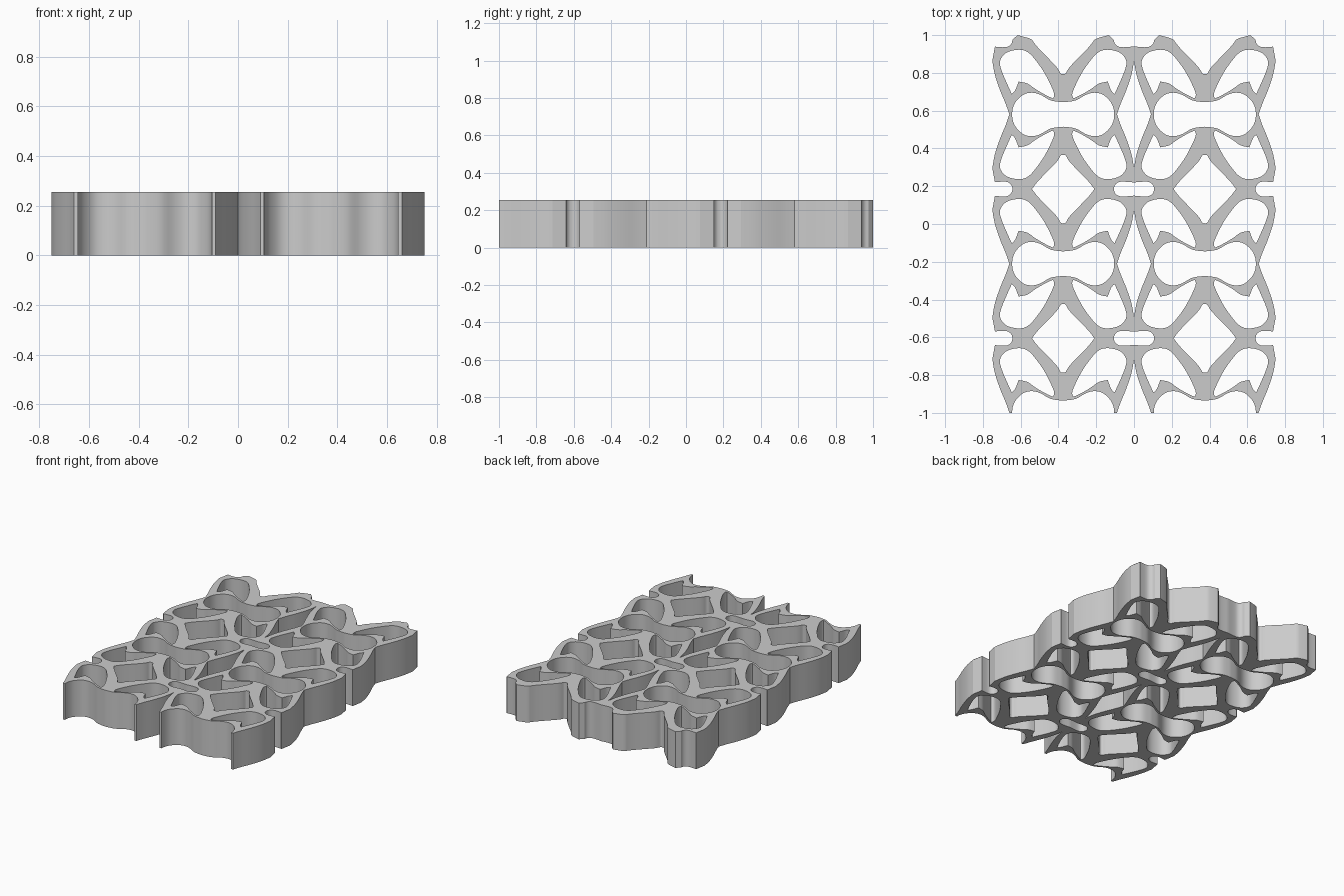
import bpy
import bmesh
from mathutils import Vector

cube = bpy.data.objects.get("Cube")
if cube:
    bpy.data.objects.remove(cube, do_unlink=True)

HEIGHT = 0.255
HALF_W = 0.375      # half width of one cell
HALF_H = 0.395      # half height of one cell


def curve(points, steps=4):
    """Smooth run through the points (thousandths of a unit)."""
    pts = [Vector(p) / 1000 for p in points]
    ext = [pts[0]] + pts + [pts[-1]]
    out = []
    for a, b, c, d in zip(ext, ext[1:], ext[2:], ext[3:]):
        for s in range(steps if len(pts) > 2 else 1):
            t = s / steps
            out.append(0.5 * (2 * b + (c - a) * t + (2 * a - 5 * b + 4 * c - d) * t * t
                              + (3 * b - a - 3 * c + d) * t ** 3))
    return out + [pts[-1]]


def join(runs):
    """Chain runs into one closed loop, dropping shared end points."""
    loop = []
    for run in runs:
        for p in curve(run):
            if not loop or (p - loop[-1]).length > 1e-5:
                loop.append(p)
    if (loop[0] - loop[-1]).length < 1e-5:
        loop.pop()
    return loop


# Outline of a quarter cell, measured from the middle of the waisted opening
waisted_edge = [(0, 65), (65, 74), (120, 104), (165, 115), (210, 105), (250, 68), (267, 30), (270, 0)]
side_edge = [(285, 0), (304, 55), (335, 130), (362, 212), (375, 285)]
slot_edge = [(375, 360), (305, 356), (276, 372), (268, 395)]
diamond_edge = [(165, 395), (130, 350), (38, 255), (14, 218), (0, 214)]
outline = join([waisted_edge, side_edge, slot_edge, diamond_edge])

# Leaf-shaped opening with its hooked lower edge
leaf_top = [(54, 85), (50, 118), (98, 218), (150, 292), (185, 328), (222, 342),
            (270, 338), (310, 320), (335, 280), (325, 230), (298, 165), (272, 108)]
leaf_hook = [(272, 108), (254, 128), (236, 174)]
leaf_bottom = [(236, 174), (190, 164), (155, 140), (125, 121), (85, 99), (54, 85)]
leaf = join([leaf_top, leaf_hook, leaf_bottom])


def fill_tile(bm, place):
    """Fill one quarter cell around its leaf opening."""
    edges = []
    for loop in (outline, leaf):
        verts = [bm.verts.new(place(p)) for p in loop]
        edges += [bm.edges.new((v, w)) for v, w in zip(verts, verts[1:] + verts[:1])]
    bmesh.ops.triangle_fill(bm, edges=edges, use_beauty=True)


bm = bmesh.new()
for column in (-HALF_W, HALF_W):
    for mirror in (-1, 1):
        # Two whole rows and one half row along the front
        for base, flip in ((0.58, 1), (0.58, -1), (-0.21, 1), (-0.21, -1), (-1, 1)):
            fill_tile(bm, lambda p: (column + mirror * p.x, base + flip * p.y, HEIGHT))
        # Pointed tips along the back edge
        tip = curve([(268, 395), (242, 420)]) + curve([(185, 405), (165, 395)])
        bm.faces.new([bm.verts.new((column + mirror * p.x, 0.58 + p.y, HEIGHT)) for p in tip])

bmesh.ops.remove_doubles(bm, verts=bm.verts[:], dist=0.0005)

# Tuck in the outer corners beside the slots
for v in bm.verts:
    from_slot = min(abs(v.co.y - y) for y in (0.975, 0.185, -0.605))
    if abs(v.co.x) > 2 * HALF_W - 0.001 and from_slot < 0.04:
        v.co.x *= 0.98

for face in bm.faces:
    face.normal_update()
    if face.normal.z < 0:
        face.normal_flip()

mesh = bpy.data.meshes.new("lattice_panel")
bm.to_mesh(mesh)
bm.free()
panel = bpy.data.objects.new("lattice_panel", mesh)
bpy.context.collection.objects.link(panel)

# Plain grey material
grey = bpy.data.materials.new("light_grey")
grey.use_nodes = True
colour = (0.6, 0.6, 0.6, 1)
grey.diffuse_color = colour
grey.node_tree.nodes["Principled BSDF"].inputs["Base Color"].default_value = colour
mesh.materials.append(grey)

# Thicken downwards to the ground
bpy.context.view_layer.objects.active = panel
panel.select_set(True)
solid = panel.modifiers.new("thickness", "SOLIDIFY")
solid.thickness = HEIGHT
solid.offset = -1
bpy.ops.object.modifier_apply(modifier=solid.name)
bpy.ops.object.shade_smooth_by_angle()
